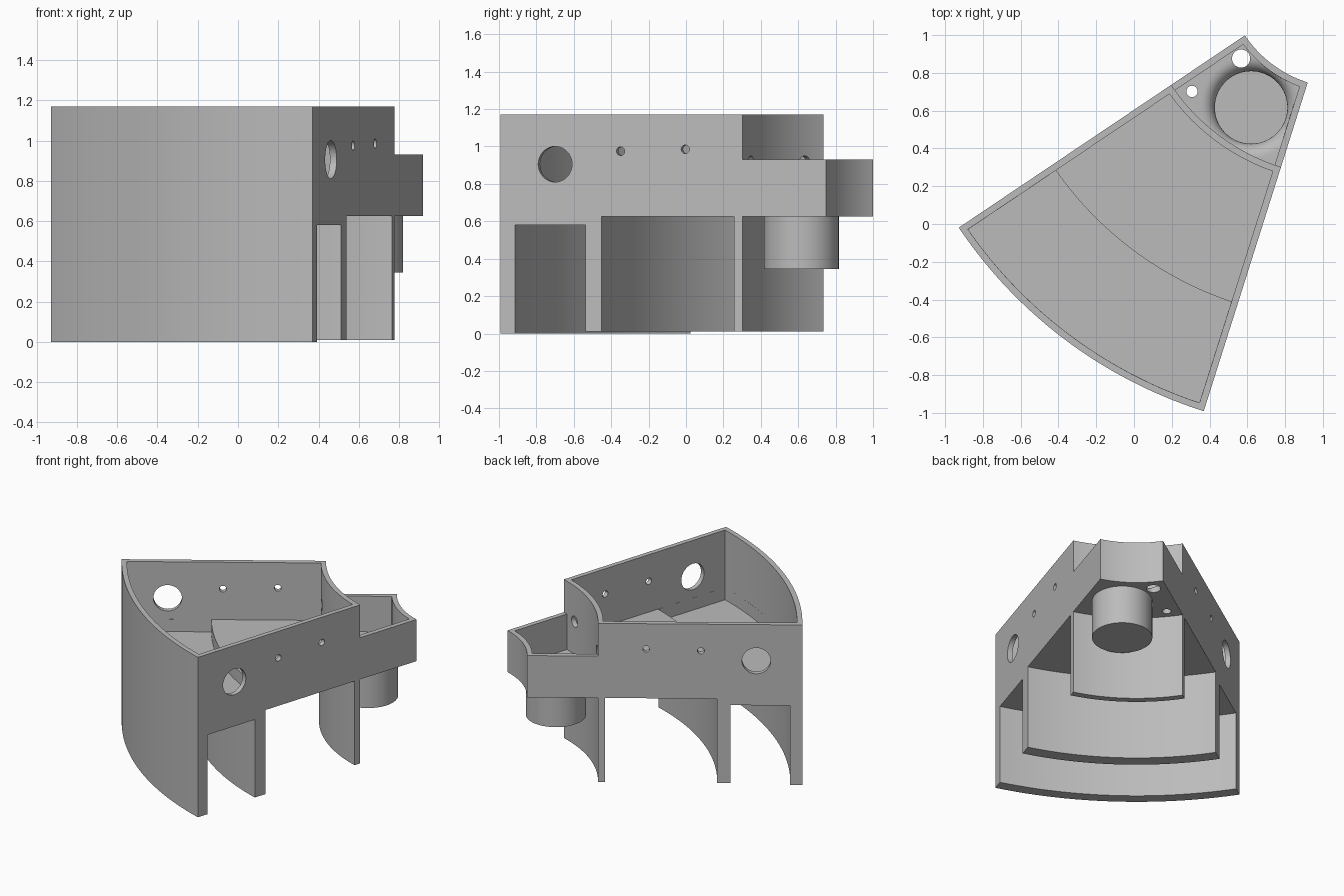
import bpy, bmesh
from math import radians, asin, sin, cos, pi
from mathutils import Vector, Matrix

cube = bpy.data.objects.get("Cube")
if cube:
    bpy.data.objects.remove(cube, do_unlink=True)

APEX = Vector((1.11, 1.35, 0))   # centre shared by all the arcs
MID, HALF = radians(-126.83), radians(19.27)
WALL = 0.035
R_IN, R_MID, R_OUT = 0.63, 1.10, 2.455
BOX_BASE, BOX_FLOOR, BOX_TOP = 0.625, 0.67, 0.93
TOP = 1.17
CUP = Vector((0.62, 0.617, 0))

grey = bpy.data.materials.new("light grey")
grey.use_nodes = True
grey.diffuse_color = (0.5, 0.5, 0.5, 1)
grey.node_tree.nodes["Principled BSDF"].inputs["Base Color"].default_value = (0.5, 0.5, 0.5, 1)


def polar(r, a, z=0):
    return APEX + Vector((r * cos(a), r * sin(a), z))


def finish(bm, name):
    bmesh.ops.recalc_face_normals(bm, faces=bm.faces[:])
    me = bpy.data.meshes.new(name)
    bm.to_mesh(me)
    bm.free()
    me.materials.append(grey)
    ob = bpy.data.objects.new(name, me)
    bpy.context.collection.objects.link(ob)
    return ob


def sector(name, r0, r1, z0, z1, inset=0.0, n=40):
    """Ring sector prism whose straight sides are moved inward by inset."""
    pts = []
    for r, sign in ((r0, 1), (r1, -1)):
        h = HALF - asin(inset / r)
        pts += [polar(r, MID + sign * h * (2 * i / n - 1), z0) for i in range(n + 1)]
    bm = bmesh.new()
    face = bm.faces.new([bm.verts.new(p) for p in pts])
    ext = bmesh.ops.extrude_face_region(bm, geom=[face])
    top = [v for v in ext["geom"] if isinstance(v, bmesh.types.BMVert)]
    bmesh.ops.translate(bm, verts=top, vec=(0, 0, z1 - z0))
    return finish(bm, name)


def cylinder(name, centre, radius, depth, axis=Vector((0, 0, 1)), n=40):
    bm = bmesh.new()
    turn = axis.to_track_quat('Z', 'Y').to_matrix().to_4x4()
    bmesh.ops.create_cone(bm, cap_ends=True, segments=n, radius1=radius, radius2=radius,
                          depth=depth, matrix=Matrix.Translation(centre) @ turn)
    return finish(bm, name)


def lathe(name, centre, profile, n=64):
    bm = bmesh.new()
    vs = [bm.verts.new(centre + Vector((r, 0, z))) for r, z in profile]
    es = [bm.edges.new(p) for p in zip(vs, vs[1:])]
    bmesh.ops.spin(bm, geom=vs + es, cent=centre, axis=(0, 0, 1), angle=2 * pi, steps=n)
    bmesh.ops.remove_doubles(bm, verts=bm.verts[:], dist=1e-5)
    return finish(bm, name)


def combine(ob, other, op='DIFFERENCE'):
    """Apply a boolean and discard the helper."""
    mod = ob.modifiers.new("bool", 'BOOLEAN')
    mod.object, mod.operation, mod.solver = other, op, 'EXACT'
    bpy.context.view_layer.update()
    me = bpy.data.meshes.new_from_object(ob.evaluated_get(bpy.context.evaluated_depsgraph_get()))
    ob.modifiers.clear()
    ob.data = me
    bpy.data.objects.remove(other, do_unlink=True)


# Main tray with its three curved legs
tray = sector("tray", R_MID, R_OUT, 0, TOP)
for r0, r1, z0, z1, inset in (
        (1.0, 2.375, -1, 0.01, -0.2),              # shorten the inner legs
        (1.98, 2.375, -1, 0.58, -0.2),             # gap behind the outer wall
        (1.147, 1.89, -1, BOX_BASE, -0.2),         # gap behind the middle leg
        (R_MID + WALL, R_OUT - WALL, 0.75, 2, WALL),           # upper cavity
        (1.86, R_OUT - WALL - 0.0005, 0.66, 0.8, WALL + 0.0005)):  # deeper cavity
    combine(tray, sector("cutter", r0, r1, z0, z1, inset))

# Side wall holes, the same on both sides, and holes through the inner wall
for side in (-1, 1):
    a = MID + side * HALF
    normal = Vector((-sin(a), cos(a), 0))
    for d, z, r in ((2.15, 0.905, 0.095), (1.783, 0.975, 0.023), (1.42, 0.985, 0.023)):
        combine(tray, cylinder("cutter", polar(d, a, z), r, 0.2, normal))
    a = MID + side * radians(12.6)
    combine(tray, cylinder("cutter", polar(R_MID, a, 0.91), 0.04, 0.2,
                           Vector((cos(a), sin(a), 0))))

# Small box with a round cup hanging below
box = sector("catch_box", R_IN, R_MID, BOX_BASE, BOX_TOP)
combine(box, cylinder("cup", CUP + Vector((0, 0, 0.495)), 0.2, 0.3, n=64), 'UNION')
combine(box, sector("cutter", R_IN + WALL, 1.3, BOX_FLOOR, 2, WALL))

# Cup hollow with a flared rim, kept inside the box walls
cup_r, flare = 0.192, 0.075
rim = [(cup_r + flare * (1 - cos(t * pi / 16)), BOX_FLOOR - flare * (1 - sin(t * pi / 16)))
       for t in range(9)]
hollow = lathe("cutter", CUP, [(0, 0.36), (cup_r, 0.36)] + rim
               + [(cup_r + flare, 0.8), (0, 0.8)])
combine(hollow, sector("cutter", R_IN + WALL + 0.0005, R_MID + 0.05, 0.3, 0.78, WALL + 0.0005),
        'INTERSECT')
combine(box, hollow)

# Drain holes in the box floor
for x, y, r in ((0.567, 0.876, 0.048), (0.307, 0.702, 0.03)):
    combine(box, cylinder("cutter", Vector((x, y, 0.65)), r, 0.2))

# Smooth the curved walls, keep edges sharp
bpy.ops.object.select_all(action='DESELECT')
for ob in (tray, box):
    ob.select_set(True)
bpy.context.view_layer.objects.active = tray
bpy.ops.object.shade_smooth_by_angle(angle=radians(25))
